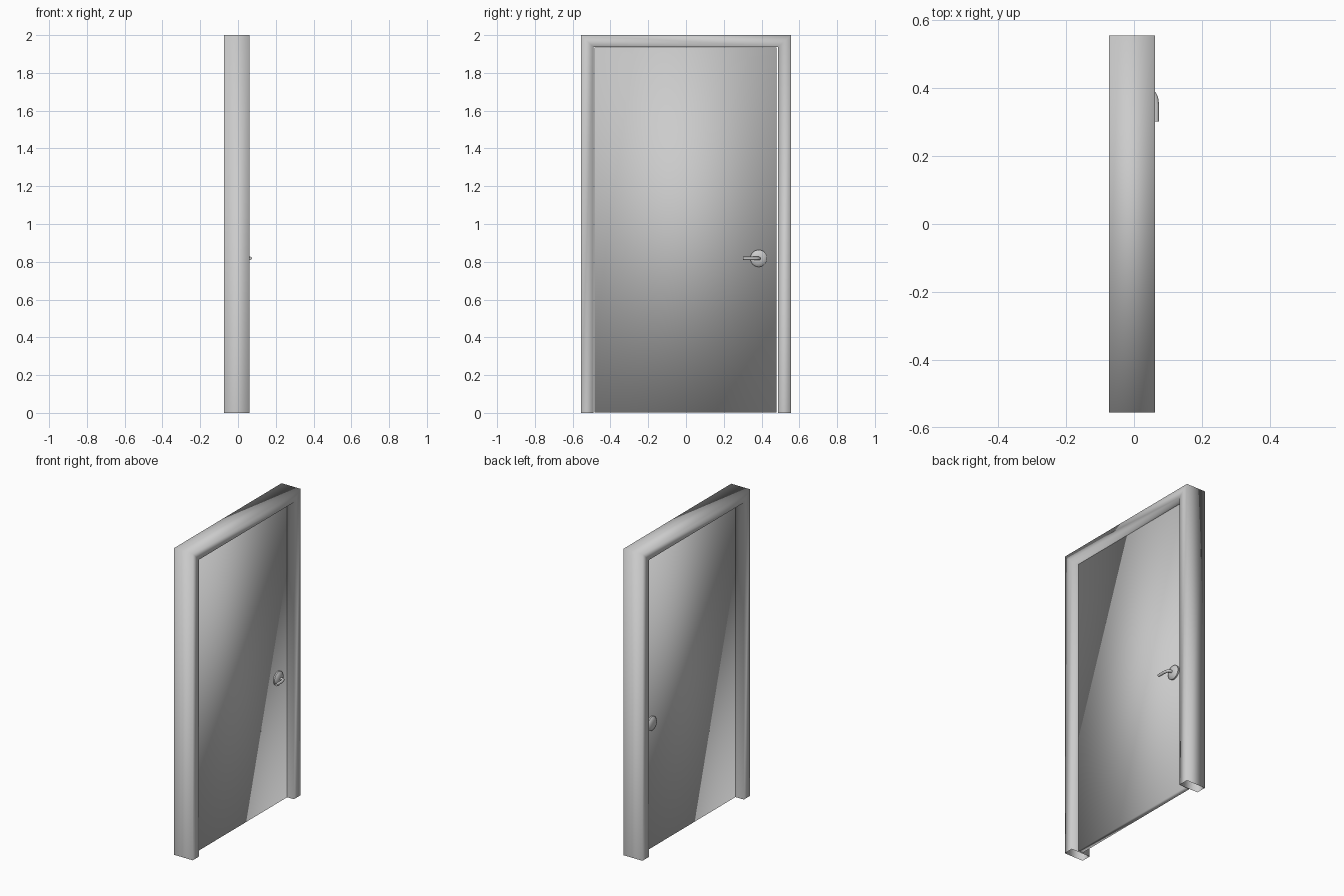
import bpy, bmesh
from math import pi
from mathutils import Matrix, Vector

if "Cube" in bpy.data.objects:
    bpy.data.objects.remove(bpy.data.objects["Cube"])

KNOB_Y, KNOB_Z = 0.385, 0.818
FACE = 0.017  # half thickness of the door leaf


def finish(name, bm, smooth_angle=None):
    bmesh.ops.recalc_face_normals(bm, faces=bm.faces)
    me = bpy.data.meshes.new(name)
    bm.to_mesh(me)
    bm.free()
    ob = bpy.data.objects.new(name, me)
    bpy.context.collection.objects.link(ob)
    for p in me.polygons:
        p.use_smooth = True
    if smooth_angle:
        bpy.context.view_layer.objects.active = ob
        ob.select_set(True)
        bpy.ops.object.shade_smooth_by_angle(angle=smooth_angle)
        ob.select_set(False)
    return ob


# Door frame: arch outline extruded through the wall depth, softly shaded
bm = bmesh.new()
inner = [(-0.491, 0), (-0.491, 1.937), (0.488, 1.937), (0.488, 0)]
outer = [(-0.555, 0), (-0.555, 2), (0.555, 2), (0.555, 0)]
x0, x1 = -0.074, 0.062
rings = [[bm.verts.new((x, y, z)) for y, z in pts]
         for x, pts in ((x0, inner), (x0, outer), (x1, outer), (x1, inner))]
for k in range(4):
    a, b = rings[k], rings[(k + 1) % 4]
    for i in range(3):
        bm.faces.new((a[i], a[i + 1], b[i + 1], b[i]))
finish("door_frame", bm)

# Door leaf
bm = bmesh.new()
size = Vector((2 * FACE, 0.963, 1.931))
bmesh.ops.create_cube(bm, size=1, matrix=Matrix.Translation((0, -0.0025, 0.9685))
                      @ Matrix.Diagonal((*size, 1)))
finish("door_leaf", bm)


# Domed round plates on both sides of the leaf
def rose(name, side):
    bm = bmesh.new()
    profile = [(0, 0.045), (0.009, 0.045), (0.016, 0.037), (0.021, 0.022), (0.023, 0)]
    vs = [bm.verts.new((side * (FACE + d), KNOB_Y, KNOB_Z + r)) for d, r in profile]
    edges = [bm.edges.new(e) for e in zip(vs, vs[1:])]
    bmesh.ops.spin(bm, geom=vs + edges, cent=(0, KNOB_Y, KNOB_Z), axis=(1, 0, 0),
                   angle=2 * pi, steps=32)
    bmesh.ops.remove_doubles(bm, verts=bm.verts, dist=1e-5)
    finish(name, bm, 0.7)


rose("handle_rose_front", 1)
rose("handle_rose_back", -1)

# Lever: round bar coming out of the plate and bending sideways
cu = bpy.data.curves.new("handle_lever", 'CURVE')
cu.dimensions = '3D'
cu.bevel_depth = 0.009
cu.bevel_resolution = 4
cu.use_fill_caps = True
path = [(0.03, 0.386), (0.05, 0.386), (0.057, 0.382), (0.062, 0.372), (0.065, 0.35), (0.065, 0.302)]
sp = cu.splines.new('POLY')
sp.points.add(len(path) - 1)
for p, (x, y) in zip(sp.points, path):
    p.co = (x, y, KNOB_Z, 1)
bpy.context.collection.objects.link(bpy.data.objects.new("handle_lever", cu))
